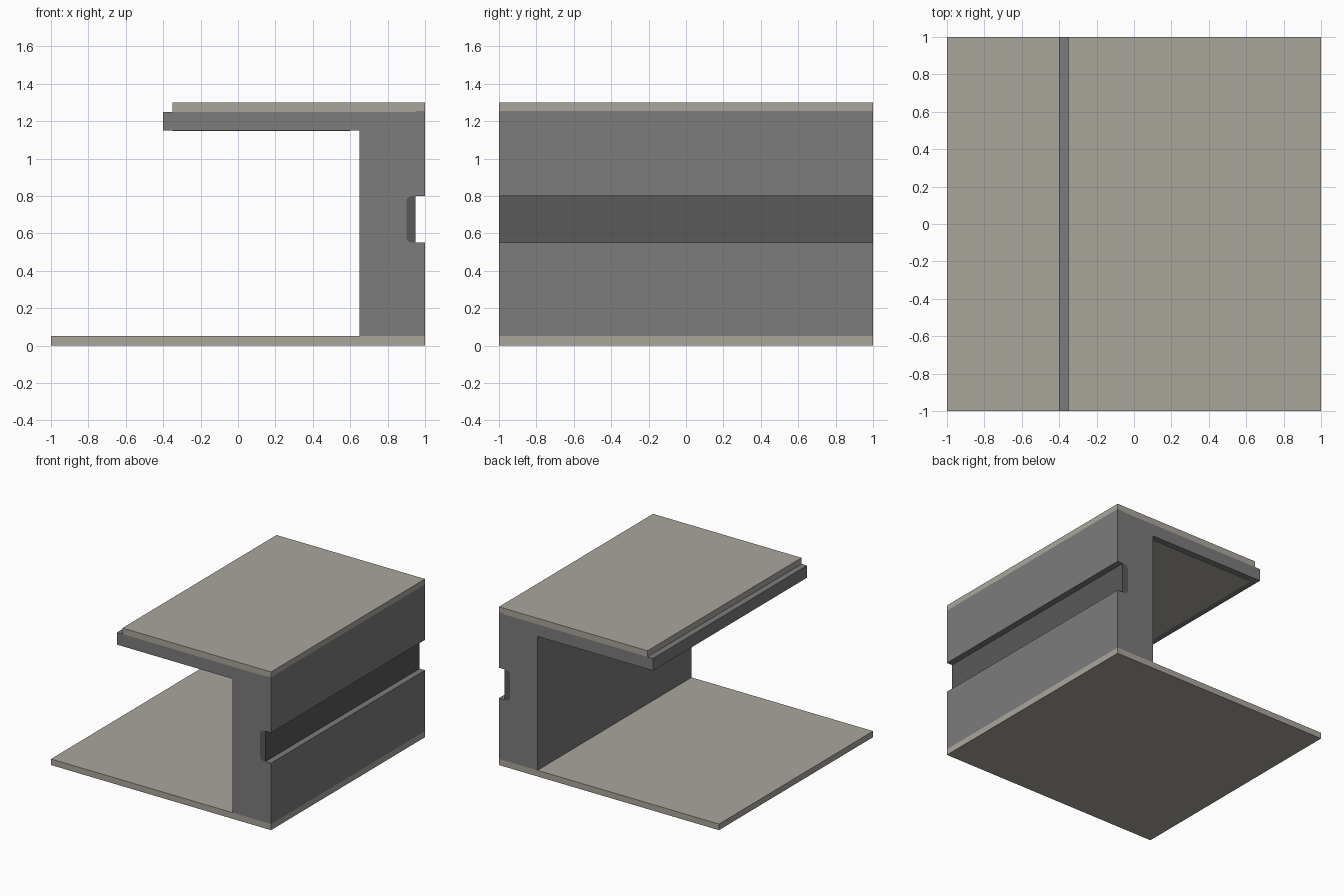
import bpy, bmesh, math

if "Cube" in bpy.data.objects:
    bpy.data.objects.remove(bpy.data.objects["Cube"])


def material(name, rgb):
    m = bpy.data.materials.new(name)
    m.diffuse_color = (*rgb, 1.0)
    m.use_nodes = True
    m.node_tree.nodes["Principled BSDF"].inputs["Base Color"].default_value = m.diffuse_color
    return m


PALE = material("pale stone", (0.40, 0.38, 0.335))
GREY = material("mid grey", (0.20, 0.20, 0.20))
DARK = material("dark grey", (0.10, 0.10, 0.10))


def extrude_profile(name, points, mat, half_depth=1.0):
    """Extrude an (x, z) profile along y."""
    bm = bmesh.new()
    face = bm.faces.new([bm.verts.new((x, -half_depth, z)) for x, z in points])
    ext = bmesh.ops.extrude_face_region(bm, geom=[face])
    verts = [g for g in ext["geom"] if isinstance(g, bmesh.types.BMVert)]
    bmesh.ops.translate(bm, verts=verts, vec=(0, 2 * half_depth, 0))
    bmesh.ops.recalc_face_normals(bm, faces=bm.faces[:])
    mesh = bpy.data.meshes.new(name)
    bm.to_mesh(mesh)
    bm.free()
    mesh.materials.append(mat)
    obj = bpy.data.objects.new(name, mesh)
    bpy.context.collection.objects.link(obj)
    return obj


def rect(x0, x1, z0, z1):
    return [(x0, z0), (x1, z0), (x1, z1), (x0, z1)]


# rounded back of the wall groove, listed bottom to top
R = 0.03
pocket = []
for cz, start in ((0.55 + R, 270), (0.80 - R, 180)):
    for i in range(5):
        a = math.radians(start - 22.5 * i)
        pocket.append((0.90 + R + R * math.cos(a), cz + R * math.sin(a)))

# floor and roof slabs
extrude_profile("floor_slab", rect(-1, 1, 0, 0.05), PALE)
extrude_profile("roof_slab", [(-0.35, 1.25), (0.95, 1.25), (0.95, 1.255),
                              (1, 1.255), (1, 1.30), (-0.35, 1.30)], PALE)

# wall and overhang in one profile, with the groove cut in
extrude_profile("wall_and_overhang",
                [(0.65, 0.05), (1, 0.05), (1, 0.55)] + pocket +
                [(1, 0.80), (1, 1.255), (0.95, 1.255), (0.95, 1.25),
                 (-0.40, 1.25), (-0.40, 1.15), (0.65, 1.15)], GREY)

# dark strip at the back of the groove
extrude_profile("groove_strip", [(0.95, 0.55)] + pocket + [(0.95, 0.80)], DARK)

# pale panel inset in the underside of the overhang
extrude_profile("ceiling_panel", rect(-0.35, 0.60, 1.148, 1.152), PALE, 0.95)
